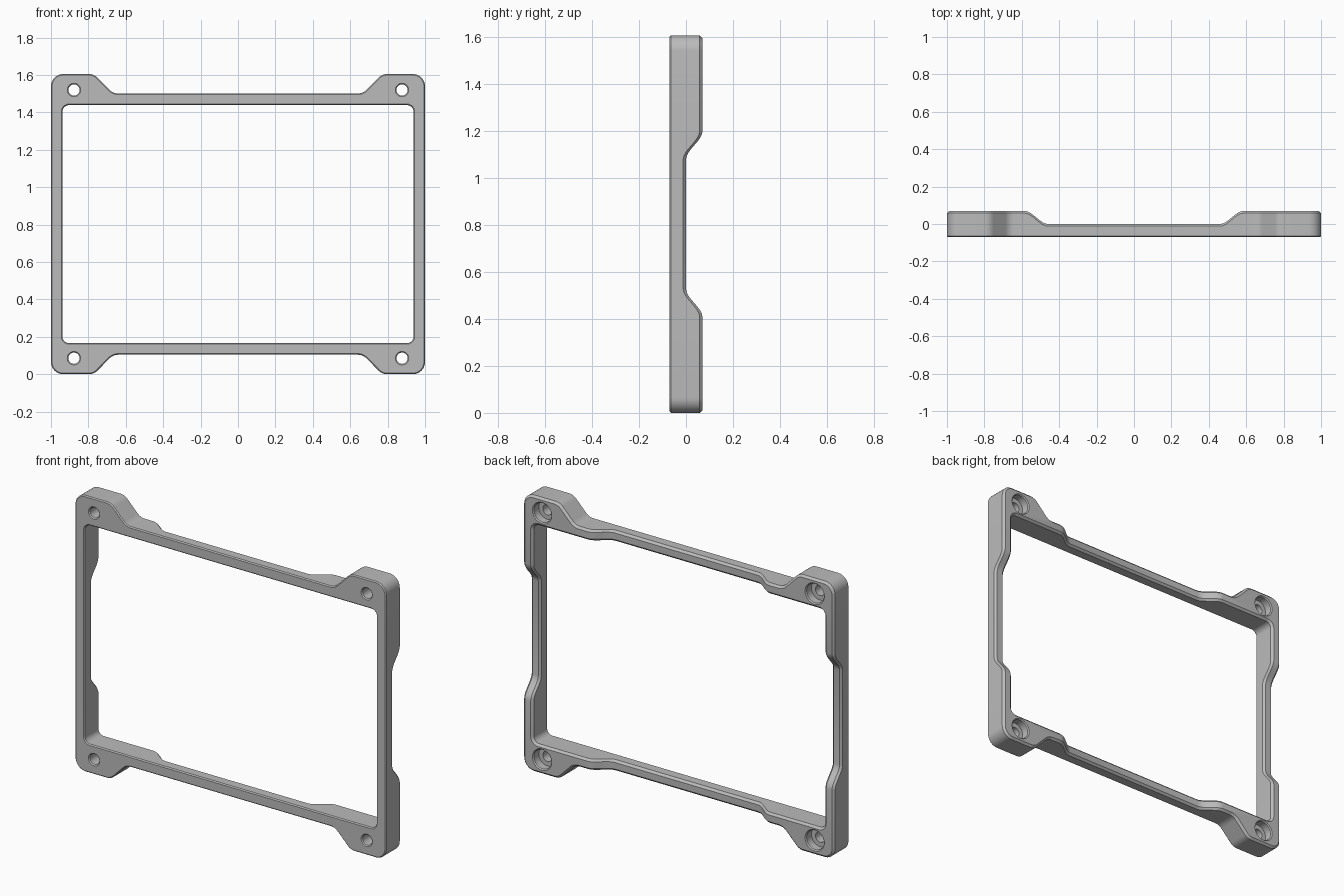
import bpy, bmesh, math
from mathutils import Vector, Matrix

cube = bpy.data.objects.get("Cube")
if cube:
    bpy.data.objects.remove(cube)

HALF_H = 0.8025          # half of the frame height
FRONT, BACK = -0.07, 0.07
CH_F, CH_B = 0.006, 0.012  # front and back chamfers
RELIEF = 0.07            # how far the thin rails drop from the back
RAMP_X = (0.46, 0.585)   # ramp on top and bottom rails
RAMP_Z = (0.275, 0.395)  # ramp on side rails, measured from mid height


def rounded(corners, radius, d, steps=8):
    """Filleted counter-clockwise outline, moved inwards by d."""
    pts = []
    for i, p in enumerate(corners):
        u = (p - corners[i - 1]).normalized()
        v = (corners[(i + 1) % len(corners)] - p).normalized()
        angle = math.atan2(u.x * v.y - u.y * v.x, u.dot(v))
        s = math.copysign(1, angle)
        left = Vector((-u.y, u.x))
        centre = p - u * radius * math.tan(abs(angle) / 2) + left * s * radius
        for k in range(steps + 1):
            n = Matrix.Rotation(angle * k / steps, 2) @ left
            pts.append(centre - n * s * (radius - s * d))
    return pts


def circle(cx, cz, r, n=32):
    return [Vector((cx + r * math.cos(2 * math.pi * k / n),
                    cz + r * math.sin(2 * math.pi * k / n))) for k in range(n)]


def add_wall(bm, layers):
    """Skin a stack of (outline, y) rings; return front and back rim edges."""
    rings = [[bm.verts.new((p.x, y, p.y)) for p in pts] for pts, y in layers]
    for a, b in zip(rings, rings[1:]):
        for i in range(len(a)):
            bm.faces.new((a[i - 1], a[i], b[i], b[i - 1]))
    return [[bm.edges.get((r[i - 1], r[i])) for i in range(len(r))]
            for r in (rings[0], rings[-1])]


def drop(value, ramp):
    """1 inside the relief, 0 outside, easing along the ramp."""
    t = min(max((abs(value) - ramp[0]) / (ramp[1] - ramp[0]), 0), 1)
    return 1 - t * t * (3 - 2 * t)


bm = bmesh.new()
rims = []

# Outer wall with four raised corner ears, and the window wall
top = [Vector(p) for p in ((1, HALF_H), (0.77, HALF_H), (0.668, HALF_H - 0.104))]
top += [Vector((-p.x, p.y)) for p in reversed(top)]
outer = top + [-p for p in top]
window = [Vector((x * 0.9385, z * 0.636)) for x, z in ((1, 1), (-1, 1), (-1, -1), (1, -1))]
for corners, radius, side in ((outer, 0.065, 1), (window, 0.035, -1)):
    rims.append(add_wall(bm, [
        (rounded(corners, radius, side * CH_F), FRONT),
        (rounded(corners, radius, 0), FRONT + CH_F),
        (rounded(corners, radius, 0), BACK - CH_B),
        (rounded(corners, radius, side * CH_B), BACK)]))

# Counterbored screw holes
for sx in (-1, 1):
    for sz in (-1, 1):
        rims.append(add_wall(bm, [
            (circle(sx * 0.877, sz * 0.717, r), y) for r, y in (
                (0.036, FRONT), (0.030, FRONT + CH_F), (0.030, 0.02),
                (0.056, 0.02), (0.056, BACK - CH_F), (0.062, BACK))]))

# Front and back faces
for side, normal in ((0, (0, -1, 0)), (1, (0, 1, 0))):
    edges = [e for rim in rims for e in rim[side]]
    bmesh.ops.triangle_fill(bm, edges=edges, use_beauty=True, normal=normal)

# Slice the rails across the ramps, then sink the back between them
STEPS = 8
for axis, ramp in ((Vector((1, 0, 0)), RAMP_X), (Vector((0, 0, 1)), RAMP_Z)):
    for sign in (-1, 1):
        for k in range(STEPS + 1):
            at = ramp[0] + (ramp[1] - ramp[0]) * k / STEPS
            bmesh.ops.bisect_plane(bm, geom=bm.verts[:] + bm.edges[:] + bm.faces[:],
                                   dist=1e-5, plane_co=axis * sign * at, plane_no=axis)
for v in bm.verts:
    if v.co.y > 0:
        v.co.y -= RELIEF * max(drop(v.co.x, RAMP_X), drop(v.co.z, RAMP_Z))
bmesh.ops.translate(bm, verts=bm.verts[:], vec=(0, 0, HALF_H))
bmesh.ops.recalc_face_normals(bm, faces=bm.faces[:])

mesh = bpy.data.meshes.new("mounting_frame")
bm.to_mesh(mesh)
bm.free()
frame = bpy.data.objects.new("mounting_frame", mesh)
bpy.context.collection.objects.link(frame)

# Single grey finish
grey = bpy.data.materials.new("light_grey")
grey.use_nodes = True
colour = (0.5, 0.5, 0.5, 1)
grey.diffuse_color = colour
grey.node_tree.nodes["Principled BSDF"].inputs["Base Color"].default_value = colour
mesh.materials.append(grey)

bpy.ops.object.select_all(action='DESELECT')
frame.select_set(True)
bpy.context.view_layer.objects.active = frame
bpy.ops.object.shade_smooth_by_angle(angle=math.radians(30))
